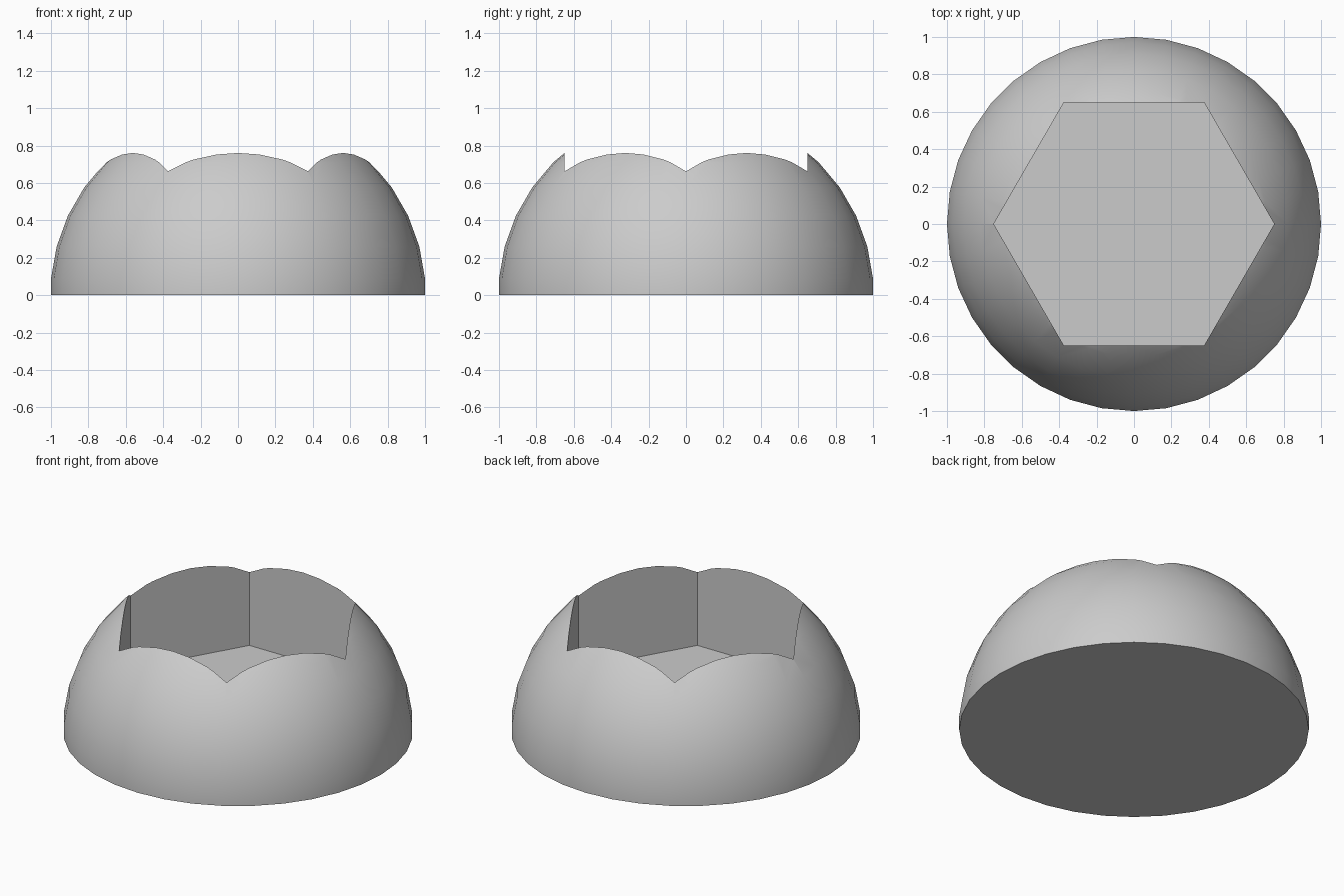
import bpy, bmesh
from math import cos, sin, radians, pi

SEGMENTS = 36
SOCKET_RADIUS = 0.75
SOCKET_FLOOR = 0.2

if "Cube" in bpy.data.objects:
    bpy.data.objects.remove(bpy.data.objects["Cube"])

grey = bpy.data.materials.new("light_grey")
grey.use_nodes = True
colour = (0.6, 0.6, 0.6, 1)
grey.diffuse_color = colour
grey.node_tree.nodes["Principled BSDF"].inputs["Base Color"].default_value = colour


def ring(bm, radius, z, count):
    return [bm.verts.new((radius * cos(2 * pi * i / count),
                          radius * sin(2 * pi * i / count), z)) for i in range(count)]


def stacked_solid(name, levels, count):
    """Closed solid made from horizontal rings given as (radius, z), bottom first."""
    bm = bmesh.new()
    rings = [ring(bm, r, z, count) for r, z in levels]
    for low, high in zip(rings, rings[1:]):
        for i in range(count):
            j = (i + 1) % count
            bm.faces.new((low[i], low[j], high[j], high[i]))
    bm.faces.new(rings[0][::-1])
    bm.faces.new(rings[-1])
    mesh = bpy.data.meshes.new(name)
    bm.to_mesh(mesh)
    bm.free()
    mesh.materials.append(grey)
    obj = bpy.data.objects.new(name, mesh)
    bpy.context.collection.objects.link(obj)
    return obj


# Dome: half sphere with a short upright band at its base
size = 1 / cos(radians(5))
levels = [(1, 0)] + [(size * cos(radians(a)), size * sin(radians(a)))
                     for a in range(5, 90, 10)]
dome = stacked_solid("dome", levels, SEGMENTS)

# Hexagonal socket cut down into the dome
cutter = stacked_solid("socket_cutter", [(SOCKET_RADIUS, SOCKET_FLOOR), (SOCKET_RADIUS, 1.5)], 6)
cutter.hide_render = True

cut = dome.modifiers.new("socket", 'BOOLEAN')
cut.operation = 'DIFFERENCE'
cut.solver = 'EXACT'
cut.object = cutter

bpy.ops.object.select_all(action='DESELECT')
dome.select_set(True)
bpy.context.view_layer.objects.active = dome
bpy.ops.object.modifier_apply(modifier=cut.name)
bpy.data.objects.remove(cutter)

# Smooth dome with crisp base and socket edges
bpy.ops.object.shade_smooth_by_angle(angle=radians(30))
